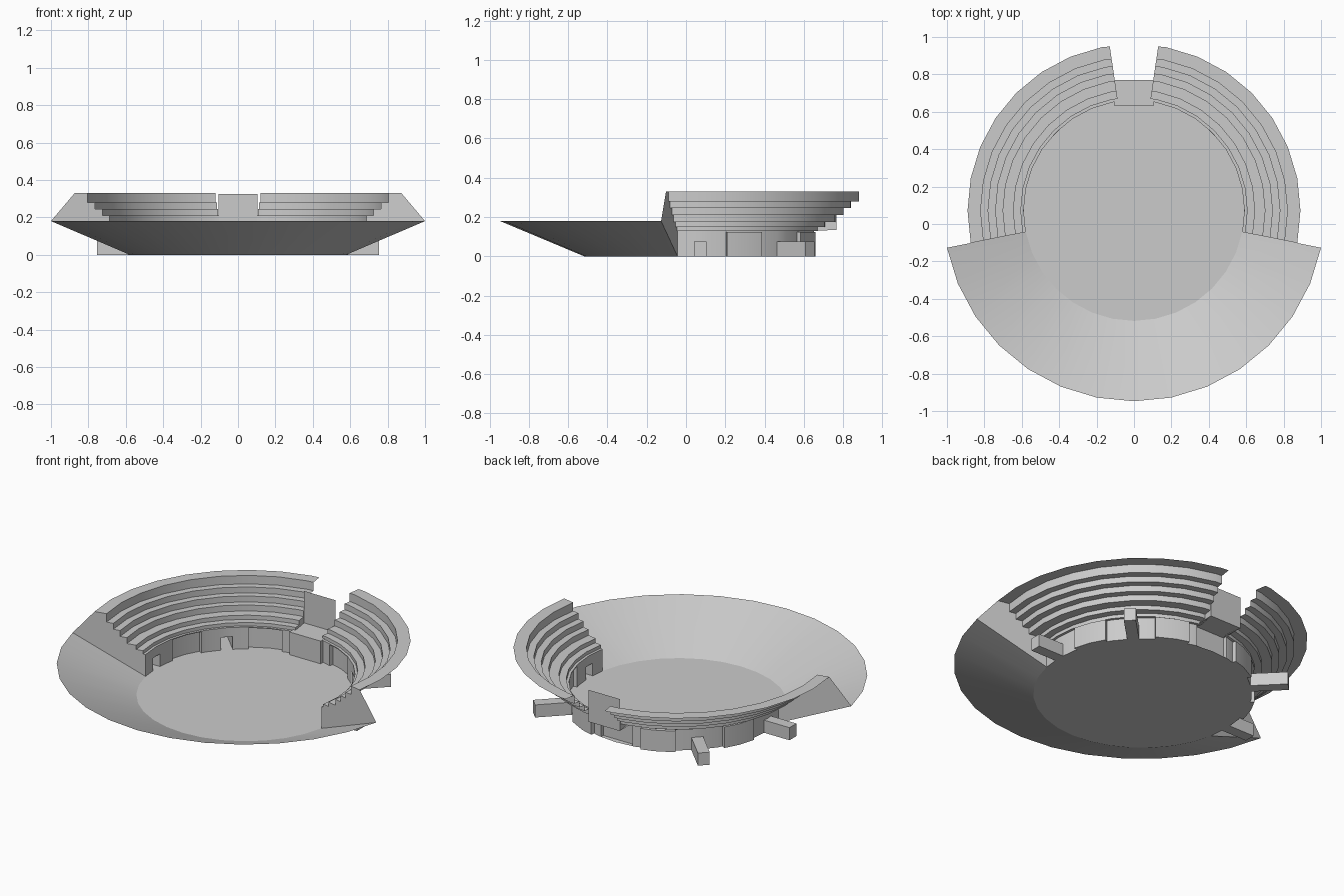
import bpy, math
from math import sin, cos, radians

if "Cube" in bpy.data.objects:
    bpy.data.objects.remove(bpy.data.objects["Cube"])

YC = 0.072          # centre of the round plan
STEP = 11.25        # the plan is a 32-sided ring
END = 11.25         # seating runs from -END to 180 + END
NOTCH = 8.4         # half angle of the gap in the seating
PORTAL = 10.2       # half angle of the entrance block


def ring(r, a, z):
    """Point on a 32-sided ring of corner radius r at angle a (degrees)."""
    off = (a % STEP) - STEP / 2
    k = r * cos(radians(STEP / 2)) / cos(radians(off))
    return (k * cos(radians(a)), YC + k * sin(radians(a)), z)


def angles(a0, a1):
    mid = [i * STEP for i in range(-20, 40) if a0 + 0.01 < i * STEP < a1 - 0.01]
    return [a0] + mid + [a1]


def make(name, verts, faces, smooth=True):
    me = bpy.data.meshes.new(name)
    me.from_pydata(verts, [], faces)
    me.update()
    ob = bpy.data.objects.new(name, me)
    bpy.context.collection.objects.link(ob)
    if smooth:
        bpy.ops.object.select_all(action='DESELECT')
        ob.select_set(True)
        bpy.context.view_layer.objects.active = ob
        bpy.ops.object.shade_smooth_by_angle(angle=radians(30))
    return ob


def sweep(profile, a0, a1):
    """Sheet swept round the centre; profile is (radius, z), facing inward."""
    aa, n = angles(a0, a1), len(profile)
    v = [ring(r, a, z) for a in aa for r, z in profile]
    f = [(i * n + j, i * n + j + 1, (i + 1) * n + j + 1, (i + 1) * n + j)
         for i in range(len(aa) - 1) for j in range(n - 1)]
    return v, f


def joined(name, parts):
    v, f = [], []
    for pv, pf in parts:
        b = len(v)
        v += pv
        f += [tuple(i + b for i in q) for q in pf]
    make(name, v, f)


# Floor disc and sloping front bowl
rim = 1.0196
v, f = sweep([(0.59, 0), (rim, 0.18)], -180 + END, -END)
f = [tuple(reversed(q)) for q in f]
f = [q[::-1] for q in f]
b = len(v)
v += [ring(0.59, i * STEP, 0) for i in range(32)]
f.append(tuple(range(b, b + 32)))
f = [tuple(q) for q in f]
make("floor_and_bowl", v, f)

# Tiered seating, two mirrored halves
tiers = [(0.59, 0.13), (0.605, 0.13), (0.605, 0.15), (0.645, 0.15), (0.645, 0.175),
         (0.70, 0.175), (0.70, 0.21), (0.74, 0.21), (0.74, 0.245), (0.78, 0.245),
         (0.78, 0.28), (0.82, 0.28), (0.82, 0.33), (0.89, 0.33)]
for side, a0, a1 in (("right", -END, 90 - NOTCH), ("left", 90 + NOTCH, 180 + END)):
    make("seating_" + side, *sweep(tiers, a0, a1))

# Flat end walls facing the front
outline = [(0.59, 0), (rim, 0.18)] + tiers[::-1]
for side, a in (("right", -END), ("left", 180 + END)):
    make("end_wall_" + side, [ring(r, a, z) for r, z in outline],
         [tuple(range(len(outline)))], False)

# Inner wall with door openings and shallow niches
DOOR, DOOR_H, NICHE, NICHE_H, NICHE_R = 3.15, 0.075, 9.0, 0.125, 0.613


def half_wall(flip):
    parts = []

    def span(p, a0, a1):
        parts.append(sweep(p, 180 - a1, 180 - a0) if flip else sweep(p, a0, a1))

    pos = -END
    for kind, c in (("door", 0), ("niche", 22), ("door", 45), ("niche", 65.5)):
        h = DOOR if kind == "door" else NICHE
        span([(0.59, 0), (0.59, 0.13)], pos, c - h)
        if kind == "door":
            span([(0.59, DOOR_H), (0.59, 0.13)], c - h, c + h)
        else:
            span([(0.59, 0), (NICHE_R, 0), (NICHE_R, NICHE_H), (0.59, NICHE_H),
                  (0.59, 0.13)], c - h, c + h)
            for a in (c - h, c + h):
                a = 180 - a if flip else a
                parts.append(([ring(r, a, z) for r, z in ((0.59, 0), (NICHE_R, 0),
                             (NICHE_R, NICHE_H), (0.59, NICHE_H))], [(0, 1, 2, 3)]))
        pos = c + h
    span([(0.59, 0), (0.59, 0.13)], pos, 90 - PORTAL)
    return parts


joined("inner_wall_right", half_wall(False))
joined("inner_wall_left", half_wall(True))

# Door tunnels running out behind the wall
for i, (a, r1) in enumerate(((0, 0.755), (45, 0.79), (135, 0.79), (180, 0.755))):
    c, s, w = cos(radians(a)), sin(radians(a)), 0.0325
    v = [(r * c - t * s, YC + r * s + t * c, z)
         for r in (0.587, r1) for t in (-w, w) for z in (0, DOOR_H)]
    make(f"tunnel_{i + 1}", v, [(0, 4, 6, 2), (1, 3, 7, 5), (0, 1, 5, 4),
                                (2, 6, 7, 3), (4, 5, 7, 6)], False)

# Entrance block: front, sides, platform and back panel
x, y0, y1, h = 0.103, 0.63, 0.77, 0.135
yw = ring(0.59, 90 - PORTAL, 0)[1]
v = [(-x, y0, 0), (x, y0, 0), (x, y0, h), (-x, y0, h),
     (-x, yw, 0), (x, yw, 0), (x, yw, h), (-x, yw, h),
     (-x, y1, h), (x, y1, h), (x, y1, 0.325), (-x, y1, 0.325)]
make("entrance_block", v, [(0, 1, 2, 3), (1, 5, 6, 2), (4, 0, 3, 7),
                           (3, 2, 6, 7), (7, 6, 9, 8), (8, 9, 10, 11)], False)

# Stepped cheeks closing the seating beside the entrance
cheek = tiers[1:7] + [(0.705, 0.21), (0.705, 0.135)]
for side, a in (("right", 90 - NOTCH), ("left", 90 + NOTCH)):
    make("entrance_cheek_" + side, [ring(r, a, z) for r, z in cheek],
         [tuple(range(len(cheek)))], False)
